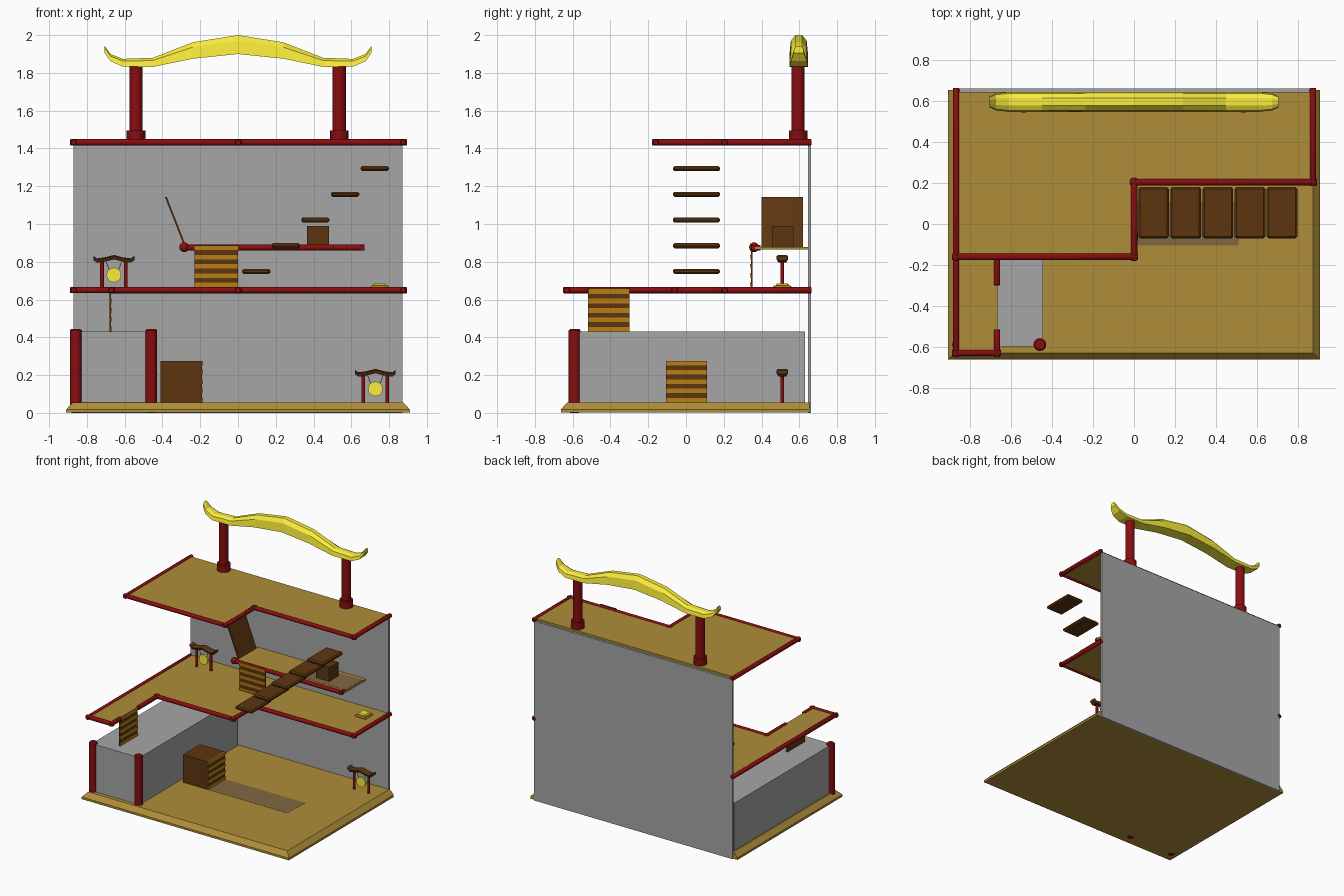
import bpy, bmesh, math
from mathutils import Vector

if "Cube" in bpy.data.objects:
    bpy.data.objects.remove(bpy.data.objects["Cube"])


def material(name, rgb):
    m = bpy.data.materials.new(name)
    m.diffuse_color = (*rgb, 1)
    m.use_nodes = True
    m.node_tree.nodes["Principled BSDF"].inputs["Base Color"].default_value = m.diffuse_color
    return m


RED = material("red", (0.25, 0.004, 0.005))
TAN = material("tan", (0.43, 0.27, 0.04))
SHADE = material("dark_tan", (0.22, 0.14, 0.055))
BROWN = material("brown", (0.11, 0.036, 0.005))
ORANGE = material("orange", (0.54, 0.24, 0.008))
YELLOW = material("yellow", (0.95, 0.84, 0.045))
GREY = material("grey", (0.38, 0.38, 0.39))


def finish(name, bm, mat=None, bevel=0, smooth=False):
    bmesh.ops.recalc_face_normals(bm, faces=bm.faces)
    me = bpy.data.meshes.new(name)
    bm.to_mesh(me)
    bm.free()
    ob = bpy.data.objects.new(name, me)
    bpy.context.collection.objects.link(ob)
    if mat:
        me.materials.append(mat)
    if bevel:
        b = ob.modifiers.new("bevel", "BEVEL")
        b.width, b.segments = bevel, 1
    if smooth:
        bpy.context.view_layer.objects.active = ob
        ob.select_set(True)
        bpy.ops.object.shade_smooth_by_angle(angle=math.radians(40))
        ob.select_set(False)
    return ob


def box(name, x0, x1, y0, y1, z0, z1, mat=None, bevel=0):
    bm = bmesh.new()
    bmesh.ops.create_cube(bm, size=1)
    for v in bm.verts:
        v.co = (x1 if v.co.x > 0 else x0, y1 if v.co.y > 0 else y0, z1 if v.co.z > 0 else z0)
    return finish(name, bm, mat, bevel)


def rod(name, a, b, r, mat, sides=12, bevel=0):
    a, b = Vector(a), Vector(b)
    d = b - a
    bm = bmesh.new()
    bmesh.ops.create_cone(bm, cap_ends=True, segments=sides, radius1=r, radius2=r, depth=d.length)
    q = d.to_track_quat('Z', 'Y')
    for v in bm.verts:
        v.co = q @ v.co + (a + b) / 2
    return finish(name, bm, mat, bevel, True)


def ball(name, p, r):
    bm = bmesh.new()
    bmesh.ops.create_uvsphere(bm, u_segments=12, v_segments=8, radius=r)
    bmesh.ops.translate(bm, vec=p, verts=bm.verts)
    return finish(name, bm, RED, 0, True)


def loft(name, sections, mat):
    # skin a row of matching closed loops and cap both ends
    bm = bmesh.new()
    rings = [[bm.verts.new(p) for p in s] for s in sections]
    n = len(rings[0])
    for r, s in zip(rings, rings[1:]):
        for i in range(n):
            bm.faces.new((r[i], r[(i + 1) % n], s[(i + 1) % n], s[i]))
    bm.faces.new(rings[0])
    bm.faces.new(rings[-1])
    return finish(name, bm, mat)


def floor(name, outline, z0, z1):
    return loft(name, [[(x, y, z) for x, y in outline] for z in (z0, z1)], TAN)


def railing(name, pts, z):
    # rails cross slightly past every corner
    for i, (a, b) in enumerate(zip(pts, pts[1:])):
        a, b = Vector((*a, z)), Vector((*b, z))
        d = (b - a).normalized() * 0.02
        rod(f"{name}_{i}", a - d, b + d, 0.017, RED, bevel=0.004)


# Base with sloped front and sides, back wall, lower room block
loft("base", [[(-w, f, z), (w, f, z), (w, 0.654, z), (-w, 0.654, z)]
              for w, f, z in ((0.91, -0.663, 0.001), (0.91, -0.663, 0.018), (0.875, -0.63, 0.055))], TAN)
box("back_wall", -0.87, 0.87, 0.645, 0.662, 0.0, 1.424, GREY)
box("lower_room", -0.865, -0.445, -0.60, 0.63, 0.05, 0.43, GREY)
for x in (-0.858, -0.46):
    rod("room_post", (x, -0.59, 0), (x, -0.59, 0.445), 0.031, RED, 16, bevel=0.008)

# Middle and top floors with red edge rails
L, R, B = -0.87, 0.875, 0.645
mid = [(L, B), (L, -0.63), (-0.67, -0.63), (-0.67, -0.06), (0, -0.06), (0, 0.205), (R, 0.205), (R, B)]
top = [(L, B), (L, -0.16), (0, -0.16), (0, 0.205), (R, 0.205), (R, B)]
floor("middle_floor", mid, 0.64, 0.658)
floor("top_floor", top, 1.422, 1.440)
railing("middle_rail_a", mid[:3] + [(-0.67, -0.535)], 0.65)
railing("middle_rail_b", [(-0.67, -0.28)] + mid[3:], 0.65)
railing("top_rail", top, 1.432)

# Loft shelf, its rail and tilted hatch
box("loft_floor", -0.28, 0.67, 0.365, 0.645, 0.865, 0.878, TAN)
rod("loft_rail", (-0.285, 0.36, 0.875), (0.67, 0.36, 0.875), 0.016, RED)
rod("loft_rail_corner", (0.655, 0.345, 0.875), (0.655, 0.395, 0.875), 0.015, RED)
ball("loft_rail_end", (-0.285, 0.36, 0.877), 0.026)
loft("hatch", [[(-0.282, y, 0.875), (-0.272, y, 0.875), (-0.377, y, 1.143), (-0.387, y, 1.143)]
               for y in (0.40, 0.62)], BROWN)
box("loft_runner", 0.28, 0.66, 0.40, 0.62, 0.874, 0.8795, SHADE)
box("crate", 0.365, 0.482, 0.455, 0.57, 0.878, 0.99, BROWN)

# Sliding cabinet with its floor track
box("cabinet", -0.41, -0.195, -0.105, 0.11, 0.055, 0.275, BROWN)
box("floor_track", -0.19, 0.51, -0.105, 0.11, 0.05, 0.0562, SHADE)


def slats(name, z0, z1, span, place):
    # orange wedge slats alternating with brown gaps on a thin backing
    h = (z1 - z0) / 4.5
    back = [(0, z0), (0.007, z0), (0.007, z1), (0, z1)]
    loft(name + "_backing", [[place(s, d, z) for d, z in back] for s in span], BROWN)
    for i in range(5):
        a = z0 + i * h
        prof = [(0.004, a), (0.010, a), (0.013, a + h * 0.5), (0.004, a + h * 0.5)]
        loft(f"{name}_slat_{i}", [[place(s, d, z) for d, z in prof] for s in span], ORANGE)


slats("cabinet_front", 0.055, 0.276, (-0.105, 0.11), lambda s, d, z: (-0.197 + d, s, z))
slats("room_ladder", 0.43, 0.655, (-0.52, -0.30), lambda s, d, z: (-0.68 + d, s, z))
slats("loft_ladder", 0.665, 0.886, (-0.23, 0.0), lambda s, d, z: (s, 0.352 - d, z))

# Floating stair treads
for i in range(5):
    x, z = 0.096 + 0.157 * i, 0.749 + 0.136 * i
    box(f"stair_tread_{i}", x - 0.075, x + 0.075, -0.07, 0.18, z - 0.0135, z + 0.0135, BROWN, 0.009)


# Small gongs: two posts, curved roof, hanging yellow disc
def gong(x, z):
    y = 0.51
    for s in (-1, 1):
        rod("gong_post", (x + s * 0.063, y, z), (x + s * 0.063, y, z + 0.155), 0.010, RED, 10)
        rod("gong_cord", (x + s * 0.025, y, z + 0.10), (x + s * 0.045, y, z + 0.155), 0.002, GREY, 6)
    path = [(-0.108, 0.160), (-0.09, 0.147), (-0.05, 0.152), (0, 0.165),
            (0.05, 0.152), (0.09, 0.147), (0.108, 0.160)]
    loft("gong_roof", [[(x + dx, y - 0.02, z + dz - 0.010), (x + dx, y + 0.02, z + dz - 0.010),
                        (x + dx, y + 0.03, z + dz + 0.008), (x + dx, y + 0.02, z + dz + 0.013),
                        (x + dx, y - 0.02, z + dz + 0.013), (x + dx, y - 0.03, z + dz + 0.008)]
                       for dx, dz in path], BROWN)
    rod("gong_disc", (x, y - 0.007, z + 0.072), (x, y + 0.007, z + 0.072), 0.039, YELLOW, 20)


gong(0.727, 0.055)
gong(-0.657, 0.658)

# Cushion on the middle floor
box("cushion", 0.70, 0.80, 0.46, 0.56, 0.655, 0.674, ORANGE, 0.008)
box("cushion_top", 0.715, 0.785, 0.475, 0.545, 0.67, 0.686, YELLOW, 0.01)

# Tall gate posts carrying the curved roof beam
for x in (-0.54, 0.536):
    rod("gate_post", (x, 0.593, 1.44), (x, 0.593, 1.85), 0.035, RED, 16)
    rod("gate_post_foot", (x, 0.593, 1.44), (x, 0.593, 1.495), 0.049, RED, 16)

# Half of the beam as (x, bottom, top, width), mirrored to both sides
half = [(0.0, 1.90, 2.0, 1.0), (0.24, 1.875, 1.962, 1.0), (0.45, 1.832, 1.880, 1.0),
        (0.61, 1.833, 1.874, 1.0), (0.675, 1.862, 1.900, 0.85), (0.706, 1.905, 1.942, 0.55)]
stations = [(-x, b, t, w) for x, b, t, w in reversed(half[1:])] + half
side = [(0.049, 0), (0.046, 0.3), (0.042, 0.7), (0.018, 1)]
ring = side + [(-d, f) for d, f in reversed(side)]
loft("roof_beam", [[(x, 0.597 + d * w, b + (t - b) * f) for d, f in ring]
                   for x, b, t, w in stations], YELLOW)
